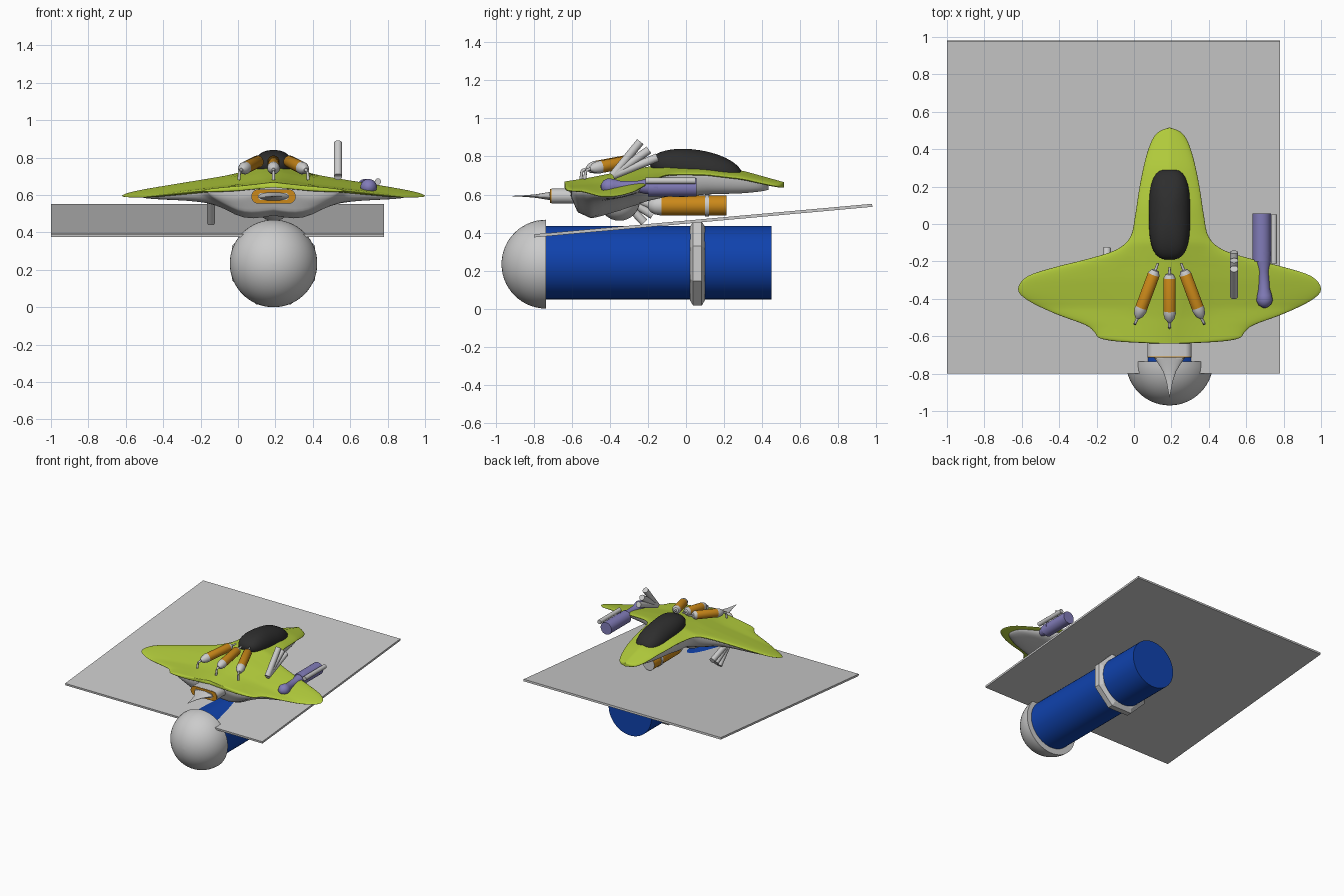
import bpy, bmesh, math
from mathutils import Vector, Matrix

if "Cube" in bpy.data.objects:
    bpy.data.objects.remove(bpy.data.objects["Cube"], do_unlink=True)


def material(name, rgb):
    m = bpy.data.materials.new(name)
    m.use_nodes = True
    m.diffuse_color = (*rgb, 1)
    m.node_tree.nodes["Principled BSDF"].inputs["Base Color"].default_value = (*rgb, 1)
    return m


GREEN = material("lime green", (0.45, 0.61, 0.045))
GREY = material("light grey", (0.6, 0.6, 0.6))
ORANGE = material("orange", (0.6, 0.25, 0.01))
BLUE = material("deep blue", (0.005, 0.055, 0.42))
PURPLE = material("lavender", (0.22, 0.2, 0.48))
DARK = material("dark glass", (0.027, 0.027, 0.027))
CX = 0.19  # centre line of the craft


def finish(name, bm, mats, angle=40):
    bmesh.ops.recalc_face_normals(bm, faces=bm.faces)
    me = bpy.data.meshes.new(name)
    bm.to_mesh(me)
    bm.free()
    ob = bpy.data.objects.new(name, me)
    bpy.context.collection.objects.link(ob)
    for m in mats:
        me.materials.append(m)
    bpy.ops.object.select_all(action='DESELECT')
    ob.select_set(True)
    bpy.context.view_layer.objects.active = ob
    if angle:
        bpy.ops.object.shade_smooth_by_angle(angle=math.radians(angle))
    return ob


def skin(bm, loops):
    """Join closed loops of points into a capped tube; returns rows of faces."""
    rings = [[bm.verts.new(p) for p in loop] for loop in loops]
    n = len(rings[0])
    rows = [[bm.faces.new((a[i], a[(i + 1) % n], b[(i + 1) % n], b[i])) for i in range(n)]
            for a, b in zip(rings, rings[1:])]
    bm.faces.new(rings[0])
    bm.faces.new(rings[-1])
    return rows


def lathe(name, start, end, profile, mats, slots=None, segs=24, squash=1, angle=40):
    """Revolve (fraction, radius) pairs around the line from start to end."""
    start, end = Vector(start), Vector(end)
    rot = (end - start).to_track_quat('Z', 'Y')
    bm = bmesh.new()
    loops = []
    for t, r in profile:
        ring = []
        for k in range(segs):
            a = math.tau * (k + 0.5) / segs
            p = Vector((max(r, 0.0005) * math.cos(a), max(r, 0.0005) * math.sin(a), 0))
            p = rot @ p
            p.z *= squash
            ring.append(start.lerp(end, t) + p)
        loops.append(ring)
    for i, row in enumerate(skin(bm, loops)):
        for f in row:
            f.material_index = slots[i] if slots else 0
    return finish(name, bm, mats, angle)


def rod(name, start, end, r, mat, segs=16):
    return lathe(name, start, end, [(0, r), (1, r)], [mat], segs=segs)


def lookup(table, y):
    for (y0, v0), (y1, v1) in zip(table, table[1:]):
        if y0 >= y >= y1:
            return v0 + (v1 - v0) * (y0 - y) / (y0 - y1)
    return table[0][1] if y > table[0][0] else table[-1][1]


def smooth(points, steps=4):
    """Catmull-Rom subdivision of a planar path."""
    p = [Vector(q) for q in points]
    p = [p[0]] + p + [p[-1]]
    out = []
    for a, b, c, d in zip(p, p[1:], p[2:], p[3:]):
        for k in range(steps):
            t = k / steps
            out.append(0.5 * (2 * b + (c - a) * t + (2 * a - 5 * b + 4 * c - d) * t * t
                              + (3 * b - a - 3 * c + d) * t ** 3))
    return out + [p[-1]]


# Delta-wing craft: half width, ridge height and belly depth along its length
OUTLINE = smooth([(.515, .003), (.495, .055), (.45, .093), (.35, .128), (.2, .16), (.05, .183),
                  (-.07, .21), (-.14, .29), (-.19, .45), (-.23, .61), (-.28, .76), (-.35, .81),
                  (-.41, .755), (-.48, .61), (-.54, .45), (-.58, .4), (-.61, .375), (-.628, .28),
                  (-.638, .1)])
RIDGE = [(.515, .665), (.3, .725), (.1, .755), (-.1, .762), (-.3, .73), (-.5, .69), (-.64, .668)]
BELLY = [(.44, 0), (.3, .05), (0, .1), (-.2, .1), (-.35, .13), (-.5, .14), (-.57, .1), (-.61, .0)]


def surface(x, y):
    d = abs(x)
    drop = 0.2 * min(d, 0.2) + 0.115 * max(d - 0.2, 0)
    return lookup(RIDGE, y) - drop * (1 if y > -.45 else 1 - 2.4 * (-.45 - y))


def shell(name, scale, mat, top, bottom):
    bm, loops, n = bmesh.new(), [], 28
    us = [-math.cos(math.pi * i / n) for i in range(n + 1)]
    for y, w in OUTLINE:
        y = -.35 + (y + .35) * scale
        w *= scale
        edge = lambda u: math.sqrt(max(0, 1 - u ** 4))
        upper = [(CX + u * w, y, surface(u * w, y) - .015 + top * edge(u)) for u in us]
        lower = [(CX + u * w, y, surface(u * w, y) - .0155 - edge(u) * bottom(u * w, y))
                 for u in us[-2:0:-1]]
        loops.append(upper + lower)
    skin(bm, loops)
    return finish(name, bm, [mat], 60)


shell("upper_wing_shell", 1, GREEN, .015, lambda x, y: .012)
shell("lower_hull", .905, GREY, .004,
      lambda x, y: .045 + lookup(BELLY, y) / (1 + (abs(x) / .26) ** 4))

# Canopy, with a squared-off plan
bm = bmesh.new()
bmesh.ops.create_uvsphere(bm, u_segments=40, v_segments=20, radius=1)
for v in bm.verts:
    h = math.hypot(v.co.x, v.co.y)
    if h > 1e-4:
        k = ((abs(v.co.x) / h) ** 3 + (abs(v.co.y) / h) ** 3) ** (-1 / 3)
        v.co.x *= k
        v.co.y *= k
bm.transform(Matrix.Translation((CX, .052, .735)) @ Matrix.Rotation(-.15, 4, 'X')
             @ Matrix.Diagonal((.11, .245, .1, 1)))
finish("canopy", bm, [DARK])

# Belly ball
bm = bmesh.new()
bmesh.ops.create_uvsphere(bm, u_segments=32, v_segments=16, radius=.108)
bm.transform(Matrix.Translation((CX, -.35, .57)))
finish("belly_ball", bm, [GREY])


# Rear nozzle: stadium-shaped housing, orange lip, grey throat and spike
def stadium(name, half, r, y0, y1, mat):
    bm, loop = bmesh.new(), []
    for k in range(24):
        a = math.tau * (k + .5) / 24
        loop.append((math.cos(a) * r + math.copysign(half, math.cos(a)), math.sin(a) * r))
    skin(bm, [[(CX + x, y, .592 + z) for x, z in loop] for y in (y0, y1)])
    return finish(name, bm, [mat])


stadium("nozzle_housing", .08, .039, -.708, -.55, GREY)
stadium("nozzle_lip", .079, .038, -.714, -.706, ORANGE)
stadium("nozzle_throat", .062, .02, -.718, -.712, GREY)
lathe("nozzle_spike", (CX, -.712, .592), (CX, -.93, .592),
      [(0, .085), (.15, .062), (.35, .035), (.6, .017), (1, 0)], [GREY], squash=.27)

# Three thrusters fanned across the rear deck, each with a hooked tail pipe
for side, label in ((-1, "right"), (0, "centre"), (1, "left")):
    x0, x1 = CX + side * .062, CX + side * .172
    dy = -.02 if side == 0 else 0
    front, back = Vector((x0, -.21 + dy, .79)), Vector((x1, -.505 + dy, .735))
    lathe(label + "_thruster", front, back,
          [(0, .006), (.12, .008), (.13, .02), (.2, .033), (.8, .033), (.84, .034), (.94, .026), (1, .01)],
          [GREY, ORANGE], [0, 0, 0, 1, 0, 0, 0], 20)
    bend = back + Vector((side * .01, -.022, -.01))
    rod(label + "_tail_pipe", back, bend, .008, GREY, 10)
    rod(label + "_tail_hook", bend, bend + Vector((side * .003, -.006, -.045)), .008, GREY, 10)

# Launcher tubes: fanned upward on the left wing, downward under the right
for name, base, flip in (("upper", (.535, -.385, .7), 1), ("lower", (-.145, -.365, .61), -1)):
    for i, (dy, dz) in enumerate(((.145, .178), (.19, .135), (.235, .095))):
        tip = Vector(base) + Vector((0, dy, dz * (1 if flip > 0 else .88) * flip))
        rod(f"{name}_launcher_tube_{i + 1}", base, tip, .022, GREY)

# Side pod under the left wing with its barrel
rod("pod_body", (.683, .055, .638), (.683, -.2, .638), .049, PURPLE, 24)
lathe("pod_tail", (.688, -.15, .642), (.7, -.448, .642),
      [(0, .045), (.2, .04), (.35, .03), (.65, .03), (.78, .04), (.87, .044), (.95, .033), (1, .01)],
      [PURPLE])
rod("pod_barrel", (.748, .05, .672), (.748, -.212, .672), .017, GREY)

# Fuel tank below the nose
lathe("nose_tank", (CX, -.2, .542), (CX, .212, .542),
      [(0, .015), (.03, .033), (.09, .047), (.17, .053), (.171, .053), (1, .053)],
      [GREY, ORANGE], [0, 0, 0, 0, 1])
rod("tank_band", (CX, .1, .542), (CX, .122, .542), .058, GREY, 24)
rod("tank_strut", (CX, .111, .57), (CX, .111, .65), .012, GREY)

# Large booster: blue body, domed end, octagonal collar
BZ = .237
rod("booster_body", (CX, -.74, BZ + .005), (CX, .45, BZ + .005), .194, BLUE, 48)
lathe("booster_dome", (CX, -.736, BZ - .003), (CX, -.97, BZ - .003),
      [(math.sin(a), .234 * math.cos(a)) for a in (math.pi / 2 * k / 14 for k in range(15))],
      [GREY], segs=48)
lathe("booster_collar", (CX, .02, BZ), (CX, .1, BZ),
      [(0, .208), (.22, .24), (.78, .24), (1, .208)], [GREY], segs=8, angle=0)

# Tilted ground board
bm = bmesh.new()
bmesh.ops.create_cube(bm, size=1)
bm.transform(Matrix.Translation((-.11, .09, .463)) @ Matrix.Rotation(.09, 4, 'X')
             @ Matrix.Diagonal((1.78, 1.786, .016, 1)))
finish("tilted_board", bm, [GREY], 0)
